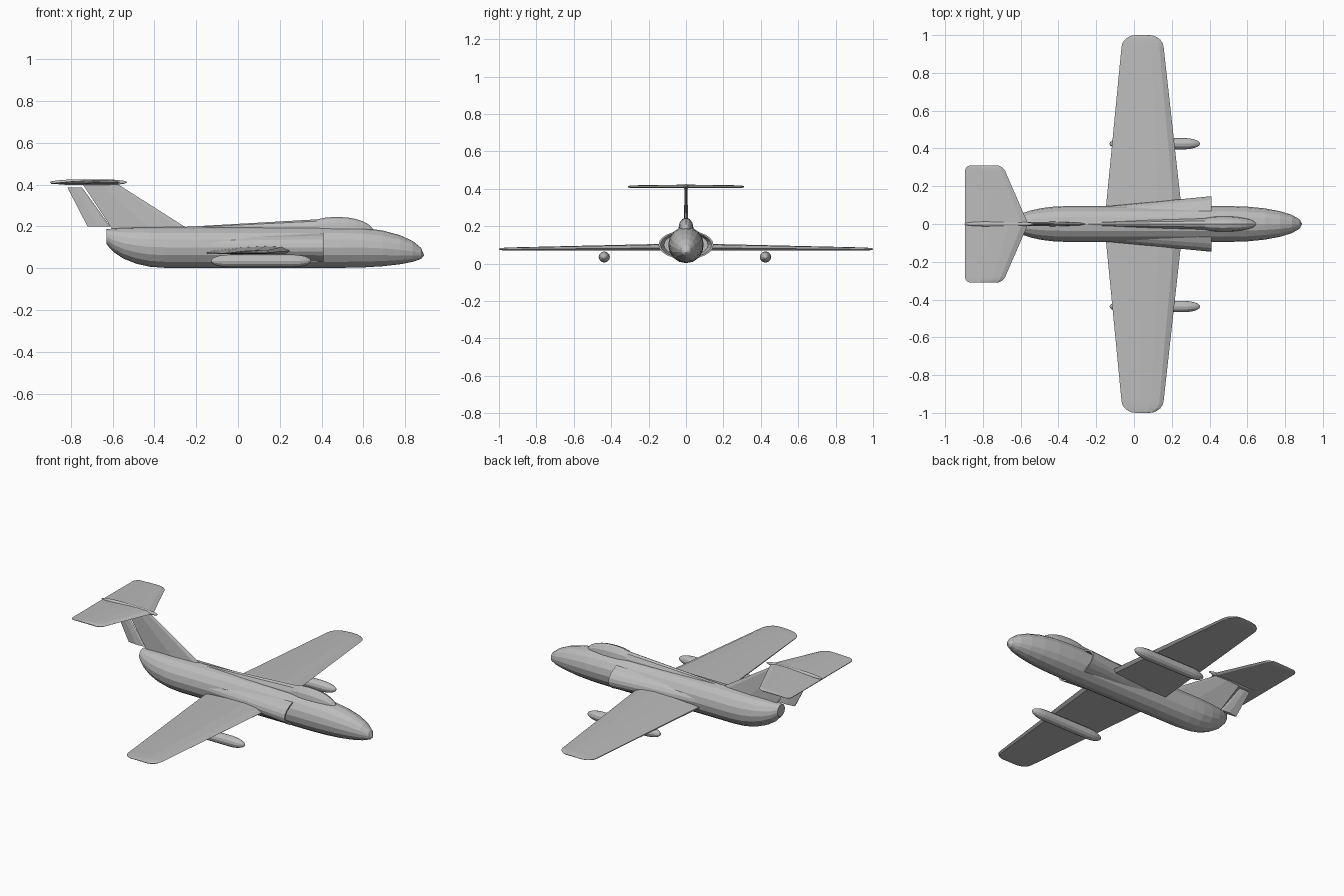
import bpy
import bmesh
from math import cos, sin, pi, tau

cube = bpy.data.objects.get("Cube")
if cube:
    bpy.data.objects.remove(cube)

grey = bpy.data.materials.new("airframe grey")
grey.use_nodes = True
colour = (.5, .5, .5, 1)
grey.diffuse_color = colour
grey.node_tree.nodes["Principled BSDF"].inputs["Base Color"].default_value = colour


def loft(name, rings):
    """Bridge rings of points into a closed skin with capped ends."""
    bm = bmesh.new()
    loops = [[bm.verts.new(point) for point in ring] for ring in rings]
    for near, far in zip(loops, loops[1:]):
        for i in range(len(near)):
            bm.faces.new((near[i - 1], near[i], far[i], far[i - 1]))
    bm.faces.new(loops[0])
    bm.faces.new(loops[-1])
    bmesh.ops.recalc_face_normals(bm, faces=bm.faces[:])
    mesh = bpy.data.meshes.new(name)
    bm.to_mesh(mesh)
    bm.free()
    mesh.materials.append(grey)
    obj = bpy.data.objects.new(name, mesh)
    bpy.context.collection.objects.link(obj)


def ellipse(x, y, z, width, height, sides):
    """Ring of points across the length of the aircraft."""
    angles = [tau * i / sides for i in range(sides)]
    return [(x, y + width * cos(a), z + height * sin(a)) for a in angles]


def quarter_turn(steps, end=.99):
    """Pairs of reach and remaining size along a quarter ellipse."""
    angles = [pi / 2 * end * i / steps for i in range(steps + 1)]
    return [(sin(a), cos(a)) for a in angles]


def spindle(name, rear, tail, front, nose, z, width, height, sides=12, y=0,
            lift=0, droop=0, tail_end=.99):
    """Straight tube from rear to front with elliptical tail and nose ends."""
    ends = [(rear - tail * reach, size, lift)
            for reach, size in reversed(quarter_turn(5, tail_end))]
    ends += [(front + nose * reach, size, -droop)
             for reach, size in quarter_turn(6)]
    loft(name, [ellipse(x, y, z + shift * (1 - size), width * size, height * size, sides)
                for x, size, shift in ends])


def wing(name, span, root, tip, z, root_depth, tip_depth, rounding, corner):
    """Full-span surface, flat below, tapering to rounded tips."""
    stations = [(0, 1)] + [(span - rounding + rounding * reach, size)
                           for reach, size in quarter_turn(5, 1)]
    airfoil = [(0, .2), (.4, .8), (.7, 1), (.9, .9), (1, .4), (.95, 0), (0, 0)]

    def section(y, size):
        t = abs(y) / span
        inset = corner * (1 - size)
        rear = root[0] + (tip[0] - root[0]) * t + inset
        front = root[1] + (tip[1] - root[1]) * t - inset
        depth = root_depth + (tip_depth - root_depth) * t
        thin = depth * (.2 + .8 * size)
        base = z + (depth - thin) / 2
        return [(rear + u * (front - rear), y, base + v * thin) for u, v in airfoil]

    left = [section(y, size) for y, size in stations]
    right = [section(-y, size) for y, size in reversed(stations[1:])]
    loft(name, right + left)


def fin(name, bottom, top):
    """Upright blade between two levels of height, rear, front, half thickness."""
    outline = [(0, .3), (.5, 1), (.9, .6), (1, 0), (.9, -.6), (.5, -1), (0, -.3)]
    loft(name, [[(rear + u * (front - rear), v * half, z) for u, v in outline]
                for z, rear, front, half in (bottom, top)])


# Fuselage with upswept blunt tail and drooped nose
spindle("fuselage", rear=-.35, tail=.3, front=.5, nose=.39, z=.1, width=.095,
        height=.098, sides=16, lift=.08, droop=.04, tail_end=.76)

# Cheek intakes with a thin lip and hollow mouth
mouth, axis, wide, tall = .41, .1, .147, .077
loft("side_intakes", [
    ellipse(-.2, 0, axis, .088, .06, sides=24),
    ellipse(mouth, 0, axis, wide, tall, sides=24),
    ellipse(mouth, 0, axis, wide * .93, tall * .9, sides=24),
    ellipse(mouth - .07, 0, axis, wide * .8, tall * .8, sides=24)])

# Spine and canopy
loft("spine", [
    ellipse(-.6, 0, .17, .01, .015, sides=12),
    ellipse(-.25, 0, .17, .014, .028, sides=12),
    ellipse(.4, 0, .17, .033, .065, sides=12)])
spindle("canopy", rear=.46, tail=.13, front=.48, nose=.17, z=.19, width=.04,
        height=.055, droop=.02)

# Wings
wing("wings", span=1, root=(-.157, .261), tip=(-.06, .15), z=.069,
     root_depth=.039, tip_depth=.016, rounding=.06, corner=.07)

# Tail surfaces
fin("tail_fin", bottom=(.17, -.59, -.21, .013), top=(.405, -.745, -.58, .007))
fin("rudder", bottom=(.2, -.72, -.611, .009), top=(.385, -.815, -.745, .006))
wing("tailplane", span=.31, root=(-.895, -.56), tip=(-.895, -.695), z=.403,
     root_depth=.019, tip_depth=.015, rounding=.03, corner=.03)
spindle("tail_bullet", rear=-.75, tail=.15, front=-.65, nose=.12, z=.411,
        width=.014, height=.014)

# Tanks tucked under the wings
for side, y in (("left", .425), ("right", -.437)):
    spindle(side + "_tank", rear=-.04, tail=.09, front=.26, nose=.09, z=.035,
            width=.03, height=.03, y=y)
